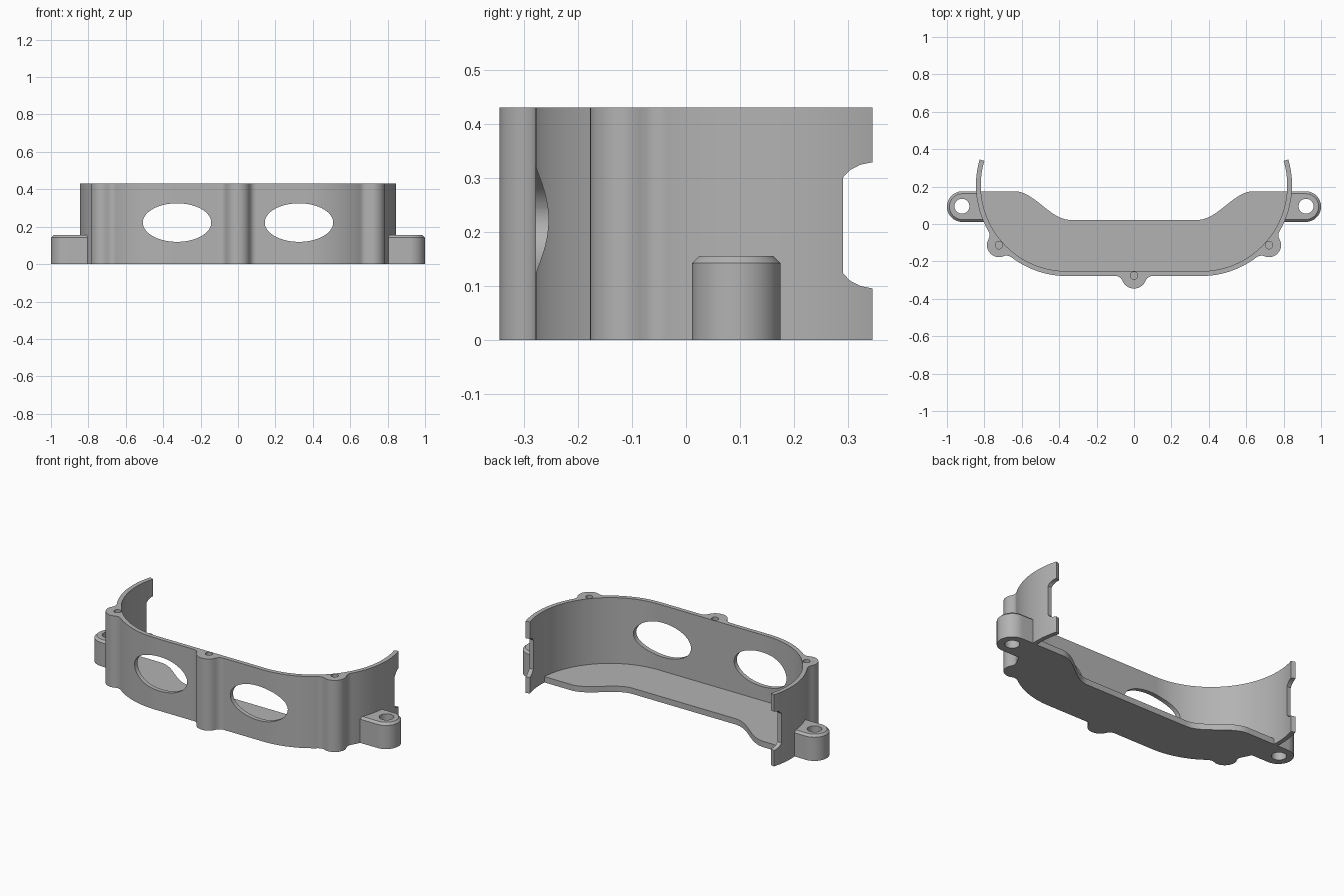
import bpy
import bmesh
from math import sin, cos, pi, radians, sqrt

cube = bpy.data.objects.get("Cube")
if cube:
    bpy.data.objects.remove(cube, do_unlink=True)

grey = bpy.data.materials.new("plain grey")
grey.use_nodes = True
colour = (0.45, 0.45, 0.45, 1)
grey.diffuse_color = colour
grey.node_tree.nodes["Principled BSDF"].inputs["Base Color"].default_value = colour

HEIGHT, FLAT, RADIUS, ARC_Y, WALL = 0.43, 0.36, 0.485, 0.207, 0.026
END = FLAT + RADIUS * radians(106.5)
CORNER = FLAT + RADIUS * radians(48.5)


def loft(name, loops):
    """Solid through a stack of equal-length loops of 3D points."""
    bm = bmesh.new()
    rings = [[bm.verts.new(p) for p in loop] for loop in loops]
    n = len(rings[0])
    for low, high in zip(rings, rings[1:]):
        for i in range(n):
            j = (i + 1) % n
            bm.faces.new((low[i], low[j], high[j], high[i]))
    bm.faces.new(rings[0][::-1])
    bm.faces.new(rings[-1])
    bmesh.ops.recalc_face_normals(bm, faces=bm.faces)
    mesh = bpy.data.meshes.new(name)
    bm.to_mesh(mesh)
    bm.free()
    mesh.materials.append(grey)
    ob = bpy.data.objects.new(name, mesh)
    bpy.context.collection.objects.link(ob)
    return ob


def prism(name, outline, low, high):
    return loft(name, [[(x, y, z) for x, y in outline] for z in (low, high)])


def circle(x, y, r, n=48):
    return [(x + r * cos(2 * pi * i / n), y + r * sin(2 * pi * i / n)) for i in range(n)]


def select(ob):
    bpy.ops.object.select_all(action='DESELECT')
    bpy.context.view_layer.objects.active = ob
    ob.select_set(True)


def cut(ob, cutter):
    cutter.hide_render = True
    mod = ob.modifiers.new("cut", 'BOOLEAN')
    mod.operation = 'DIFFERENCE'
    mod.solver = 'EXACT'
    mod.object = cutter
    select(ob)
    bpy.ops.object.modifier_apply(modifier=mod.name)
    bpy.data.objects.remove(cutter, do_unlink=True)


def finish(ob):
    select(ob)
    bpy.ops.object.shade_smooth_by_angle(angle=radians(30))


def path(s, off):
    """Point at distance s along the wall line, pushed outward by off."""
    side, s = (1 if s >= 0 else -1), abs(s)
    if s < FLAT:
        return side * s, ARC_Y - RADIUS - off
    a = (s - FLAT) / RADIUS
    return side * (FLAT + (RADIUS + off) * sin(a)), ARC_Y - (RADIUS + off) * cos(a)


def bump(u, r, f=0.04):
    """Round boss of radius r with fillets f running into the wall."""
    u, d = abs(u), sqrt((r + f) ** 2 - f * f)
    if u >= d:
        return 0
    if u < d * r / (r + f):
        return sqrt(r * r - u * u)
    return f - sqrt(f * f - (u - d) ** 2)


# Curved wall with three screw bosses in its outline
steps = 360
stations = [END * (2 * i / steps - 1) for i in range(steps + 1)]
outer = [path(s, bump(s, 0.067) + bump(abs(s) - CORNER, 0.062)) for s in stations]
inner = [path(s, -WALL) for s in stations]
wall = prism("curved_wall", outer + inner[::-1], 0, HEIGHT)

# Oval windows in the front
for side in (-1, 1):
    oval = [(side * 0.326 + 0.183 * x, 0.222 + 0.103 * z) for x, z in circle(0, 0, 1, 64)]
    cut(wall, loft("window_cutter", [[(x, y, z) for x, z in oval] for y in (-0.45, -0.12)]))

# Notches in the wall ends
half = [(0.29, 0.088), (0.303, 0.102), (0.322, 0.112), (0.37, 0.122)]
notch = [(y, 0.212 + h) for y, h in half] + [(y, 0.212 - h) for y, h in half[::-1]]
cut(wall, loft("notch_cutter", [[(x, y, z) for y, z in notch] for x in (-1, 1)]))

# Blind screw holes in the bosses
for s in (-CORNER, 0, CORNER):
    x, y = path(s, -0.002)
    cut(wall, prism("screw_hole_cutter", circle(x, y, 0.02, 24), 0.2, 0.5))
finish(wall)

# Floor with a recessed back edge
BACK, MIDDLE = 0.175, 0.022
rim = [p for p in inner if p[1] < BACK]
edge = []
for i in range(25):
    t = i / 24
    edge.append((0.64 - 0.3 * t, MIDDLE + (BACK - MIDDLE) * (0.5 + 0.5 * cos(pi * t))))
edge = edge + [(-x, y) for x, y in edge[::-1]]
tip = FLAT + sqrt((RADIUS - WALL) ** 2 - (BACK - ARC_Y) ** 2)
finish(prism("floor", rim + [(tip, BACK)] + edge + [(-tip, BACK)], 0, 0.035))


# Mounting ears with chamfered tops
def ear_outline(side, r, z):
    cx, cy = 0.918, 0.093
    arc = [(cx + r * cos(a), cy + r * sin(a))
           for a in (pi * (i / 32 - 0.5) for i in range(33))]
    root = []
    for i in range(9):
        y = cy + r * (1 - i / 4)
        root.append((FLAT + sqrt((RADIUS - 0.01) ** 2 - (y - ARC_Y) ** 2), y))
    return [(side * x, y, z) for x, y in arc + root]


for side, name in ((-1, "right_ear"), (1, "left_ear")):
    ear = loft(name, [ear_outline(side, 0.082, 0), ear_outline(side, 0.082, 0.142),
                      ear_outline(side, 0.069, 0.155)])
    cut(ear, prism("ear_hole_cutter", circle(side * 0.92, 0.095, 0.04), -0.1, 0.3))
    finish(ear)
